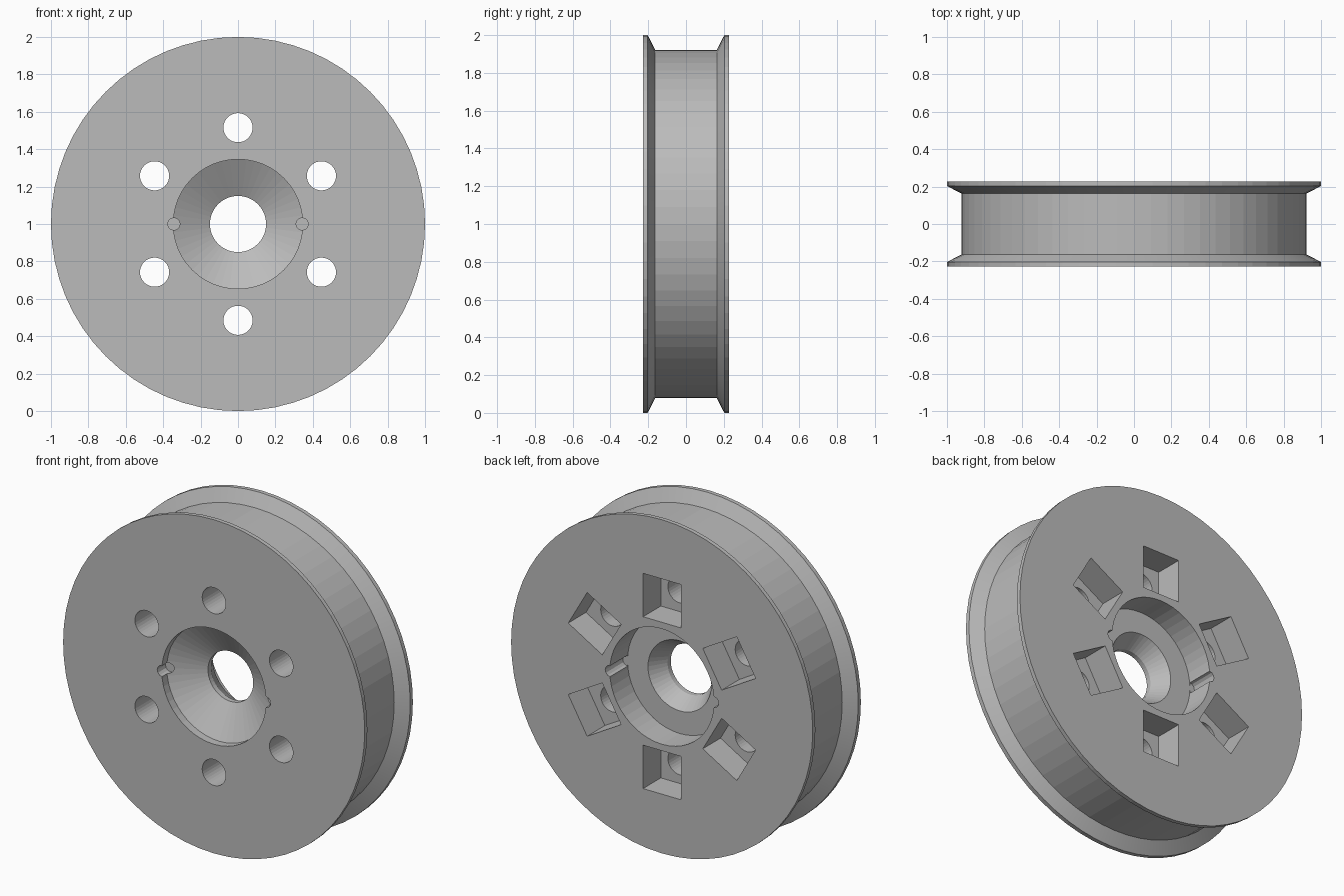
import bpy
import bmesh
from math import sin, cos, tau, radians
from mathutils import Matrix, Vector

cube = bpy.data.objects.get("Cube")
if cube:
    bpy.data.objects.remove(cube)

HALF = 0.228       # half width of the wheel
FLOOR = 0.06       # depth reached by the recesses in the back
CENTRE = Vector((0, 0, 1))

grey = bpy.data.materials.new("plain_grey")
grey.use_nodes = True
colour = (0.5, 0.5, 0.5, 1)
grey.diffuse_color = colour
grey.node_tree.nodes["Principled BSDF"].inputs["Base Color"].default_value = colour


def add_object(name, bm):
    bmesh.ops.recalc_face_normals(bm, faces=bm.faces)
    mesh = bpy.data.meshes.new(name)
    bm.to_mesh(mesh)
    bm.free()
    mesh.materials.append(grey)
    obj = bpy.data.objects.new(name, mesh)
    bpy.context.collection.objects.link(obj)
    return obj


def turned(name, profile, sides, centre=CENTRE):
    """Solid turned about the y axis from (radius, y) points, capped at both ends."""
    bm = bmesh.new()
    rings = []
    for r, y in profile:
        rings.append([bm.verts.new(centre + Vector((r * cos(tau * i / sides), y, r * sin(tau * i / sides))))
                      for i in range(sides)])
    for a, b in zip(rings, rings[1:]):
        for i in range(sides):
            j = (i + 1) % sides
            bm.faces.new((a[i], a[j], b[j], b[i]))
    bm.faces.new(rings[0])
    bm.faces.new(rings[-1])
    return add_object(name, bm)


def box(name, matrix):
    bm = bmesh.new()
    bmesh.ops.create_cube(bm, size=1, matrix=matrix)
    return add_object(name, bm)


# Wheel body with a flange on each rim
half_profile = [(1, HALF), (1, 0.203), (0.922, 0.163)]
profile = [(r, -y) for r, y in half_profile] + half_profile[::-1]
wheel = turned("flanged_wheel", profile, 64)

# Central bore: front lip and cone, throat, back cone and counterbore
cutters = [turned("bore_cutter", [
    (0.346, -0.3), (0.346, -0.18), (0.15, -0.07), (0.15, -0.04),
    (0.21, FLOOR), (0.346, FLOOR), (0.346, 0.3)], 48)]

# Small half-round key notches at both sides of the bore
for side in (-1, 1):
    spot = CENTRE + Vector((side * 0.343, 0, 0))
    cutters.append(turned("front_notch_cutter", [(0.033, -0.3), (0.033, -0.15)], 12, spot))
    cutters.append(turned("back_notch_cutter", [(0.033, FLOOR + 0.002), (0.033, 0.3)], 12, spot))

# Six bolt holes, each with a square nut pocket in the back
for k in range(6):
    turn = Matrix.Rotation(k * tau / 6, 4, 'Y')
    spot = CENTRE + turn @ Vector((0, 0, 0.515))
    cutters.append(turned("bolt_hole_cutter", [(0.078, -0.3), (0.078, 0.1)], 32, spot))
    place = Matrix.Translation(spot + Vector((0, FLOOR + 0.15, 0)))
    cutters.append(box("nut_pocket_cutter", place @ turn @ Matrix.Diagonal((0.25, 0.3, 0.26, 1))))

# Cut everything out of the body
for cutter in cutters:
    cutter.hide_render = True
    cut = wheel.modifiers.new(cutter.name, 'BOOLEAN')
    cut.operation = 'DIFFERENCE'
    cut.solver = 'EXACT'
    cut.object = cutter

bpy.context.view_layer.update()
result = wheel.evaluated_get(bpy.context.evaluated_depsgraph_get())
finished = bpy.data.meshes.new_from_object(result)
wheel.modifiers.clear()
wheel.data = finished
for cutter in cutters:
    bpy.data.objects.remove(cutter)

# Soften the round walls, keep the edges crisp
bpy.ops.object.select_all(action='DESELECT')
wheel.select_set(True)
bpy.context.view_layer.objects.active = wheel
bpy.ops.object.shade_smooth_by_angle(angle=radians(3))
